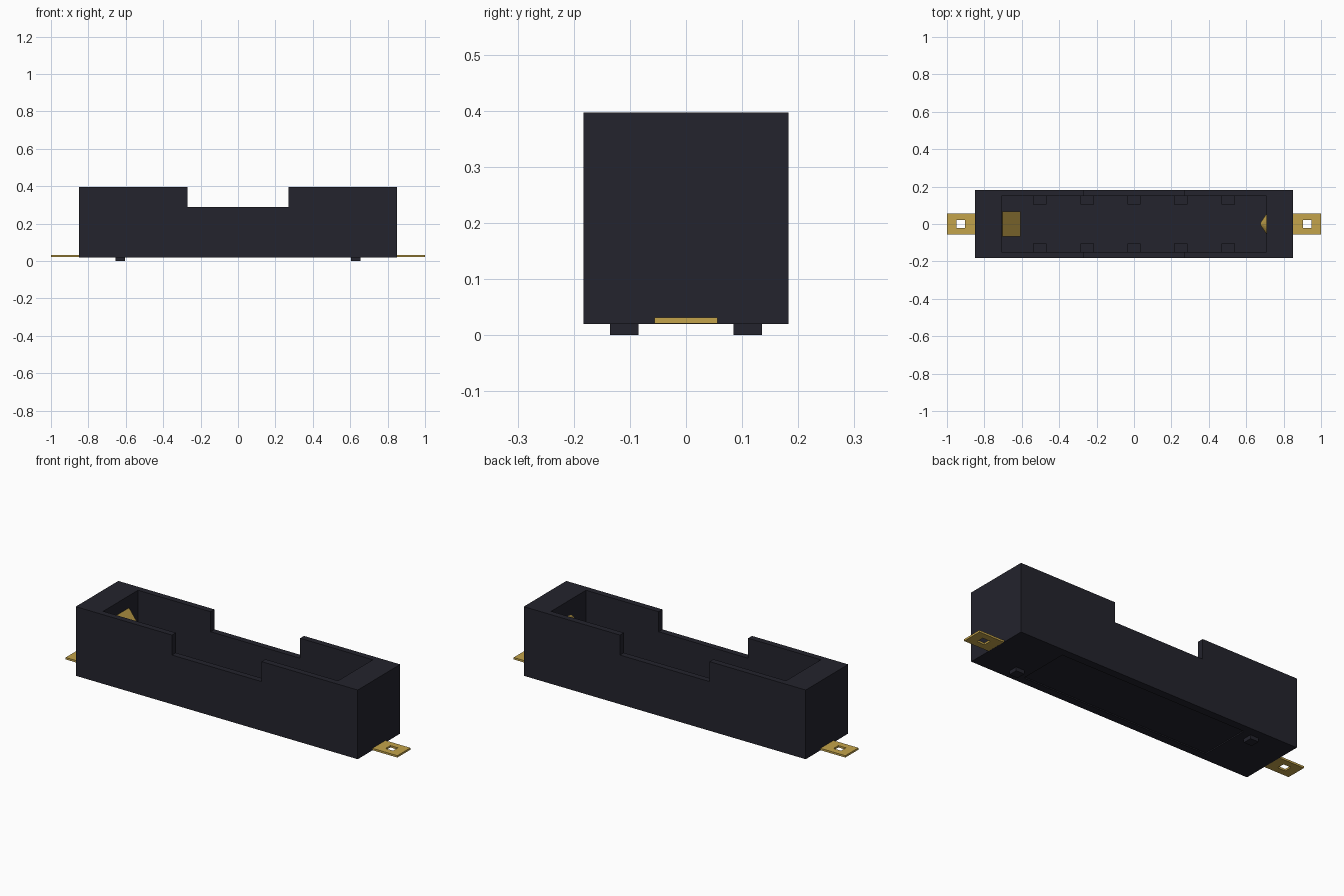
import bpy, bmesh, math
from mathutils import Matrix, Vector

if "Cube" in bpy.data.objects:
    bpy.data.objects.remove(bpy.data.objects["Cube"], do_unlink=True)


def material(name, rgb):
    m = bpy.data.materials.new(name)
    m.use_nodes = True
    col = (*rgb, 1.0)
    m.diffuse_color = col
    bsdf = next(n for n in m.node_tree.nodes if n.type == 'BSDF_PRINCIPLED')
    bsdf.inputs["Base Color"].default_value = col
    return m


DARK = material("dark plastic", (0.017, 0.017, 0.026))
GOLD = material("gold metal", (0.55, 0.37, 0.07))


def finish(name, bm, mat):
    bmesh.ops.recalc_face_normals(bm, faces=bm.faces)
    mesh = bpy.data.meshes.new(name)
    bm.to_mesh(mesh)
    bm.free()
    mesh.materials.append(mat)
    ob = bpy.data.objects.new(name, mesh)
    bpy.context.collection.objects.link(ob)
    return ob


def boxes(name, spans, mat):
    """One object from boxes given as (x0, x1, y0, y1, z0, z1)."""
    bm = bmesh.new()
    for x0, x1, y0, y1, z0, z1 in spans:
        mtx = Matrix.Translation(((x0 + x1) / 2, (y0 + y1) / 2, (z0 + z1) / 2))
        mtx = mtx @ Matrix.Diagonal((x1 - x0, y1 - y0, z1 - z0, 1))
        bmesh.ops.create_cube(bm, size=1, matrix=mtx)
    return finish(name, bm, mat)


def cut(ob, span):
    cutter = boxes("cutter", [span], DARK)
    mod = ob.modifiers.new("cut", 'BOOLEAN')
    mod.operation, mod.solver, mod.object = 'DIFFERENCE', 'EXACT', cutter
    bpy.context.view_layer.objects.active = ob
    bpy.ops.object.modifier_apply(modifier=mod.name)
    bpy.data.objects.remove(cutter, do_unlink=True)


FLOOR = 0.05

# Housing: open tray with lowered side walls and a shallow recess underneath
housing = boxes("housing", [(-0.85, 0.85, -0.183, 0.183, 0.02, 0.397)], DARK)
cut(housing, (-0.708, 0.708, -0.15, 0.15, FLOOR, 0.6))
cut(housing, (-0.27, 0.27, -0.3, 0.3, 0.288, 0.6))
cut(housing, (-0.56, 0.56, -0.14, 0.14, -0.1, 0.026))

# Two diagonal locating feet
boxes("locating_feet", [(0.605, 0.655, -0.135, -0.085, 0, 0.022),
                        (-0.655, -0.605, 0.085, 0.135, 0, 0.022)], DARK)

# Cradle ribs along both side walls
ribs = []
for x in (-0.505, -0.25, 0, 0.25, 0.505):
    for s in (-1, 1):
        ya, yb = sorted((s * 0.105, s * 0.152))
        ribs.append((x - 0.036, x + 0.036, ya, yb, FLOOR - 0.005, 0.09))
boxes("cradle_ribs", ribs, DARK)

# Raised polarity marks on the floor
boxes("positive_mark", [(0.55, 0.61, -0.011, 0.011, FLOOR - 0.004, FLOOR + 0.006),
                        (0.569, 0.591, -0.03, 0.03, FLOOR - 0.004, FLOOR + 0.006)], DARK)
boxes("negative_mark", [(-0.61, -0.55, -0.011, 0.011, FLOOR - 0.004, FLOOR + 0.006)], DARK)

# Solder tabs with square holes
for side, s in (("left", 1), ("right", -1)):
    xa, xb = sorted((s * 0.84, s * 1.0))
    ha, hb = sorted((s * 0.904, s * 0.95))
    tab = boxes(side + "_solder_tab", [(xa, xb, -0.056, 0.056, 0.0205, 0.031)], GOLD)
    cut(tab, (ha, hb, -0.021, 0.021, -0.1, 0.1))

# Folded leaf spring at the negative end
bm = bmesh.new()
path = [(-0.703, FLOOR), (-0.703, 0.33), (-0.61, 0.2), (-0.685, 0.08)]
rows = [[bm.verts.new((x, y, z)) for y in (-0.068, 0.068)] for x, z in path]
for a, b in zip(rows, rows[1:]):
    bm.faces.new((a[0], a[1], b[1], b[0]))
spring = finish("leaf_spring", bm, GOLD)
mod = spring.modifiers.new("thickness", 'SOLIDIFY')
mod.thickness, mod.offset = 0.008, 0

# Conical contact at the positive end
bm = bmesh.new()
bmesh.ops.create_cone(bm, cap_ends=True, segments=24, radius1=0.058, radius2=0.006, depth=0.034,
                      matrix=Matrix.Translation((0.693, 0, 0.26)) @ Matrix.Rotation(-math.pi / 2, 4, 'Y'))
finish("cone_contact", bm, GOLD)
